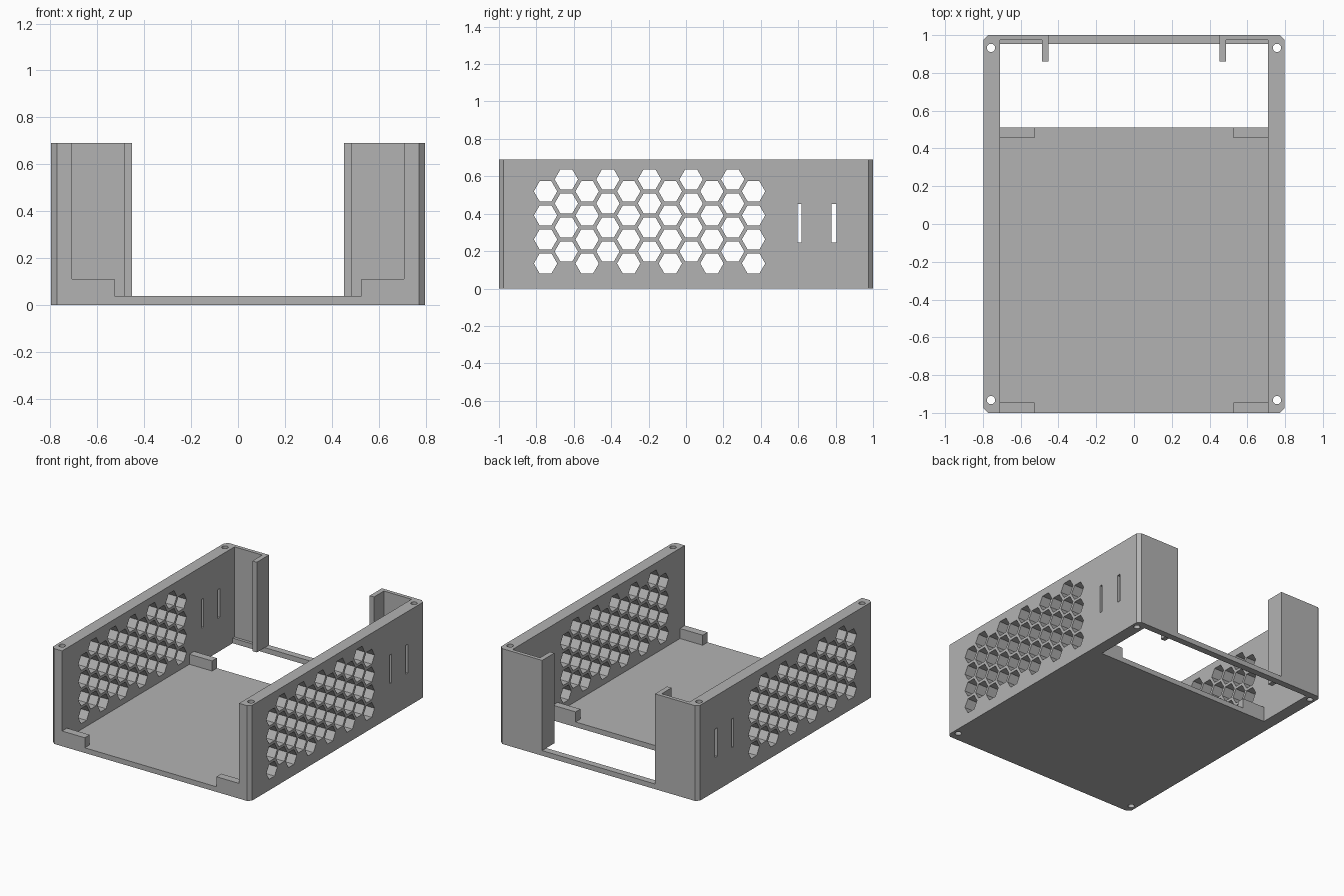
import bpy, bmesh, math
from mathutils import Matrix, Vector

cube = bpy.data.objects.get("Cube")
if cube:
    bpy.data.objects.remove(cube, do_unlink=True)

W, L, H = 0.797, 1.0, 0.69          # half width, half length, height
INNER, FLOOR, CHAMFER = 0.709, 0.037, 0.024

grey = bpy.data.materials.new("grey plastic")
grey.use_nodes = True
colour = (0.45, 0.45, 0.45, 1)
grey.diffuse_color = colour
grey.node_tree.nodes["Principled BSDF"].inputs["Base Color"].default_value = colour


def finish(name, bm):
    bmesh.ops.recalc_face_normals(bm, faces=bm.faces)
    mesh = bpy.data.meshes.new(name)
    bm.to_mesh(mesh)
    bm.free()
    mesh.materials.append(grey)
    ob = bpy.data.objects.new(name, mesh)
    bpy.context.collection.objects.link(ob)
    return ob


def add_box(bm, lo, hi):
    lo, hi = Vector(lo), Vector(hi)
    matrix = Matrix.Translation((lo + hi) / 2) @ Matrix.Diagonal((*(hi - lo), 1))
    bmesh.ops.create_cube(bm, size=1, matrix=matrix)


def box(name, lo, hi):
    bm = bmesh.new()
    add_box(bm, lo, hi)
    return finish(name, bm)


def add_prism(bm, sides, radius, depth, matrix):
    bmesh.ops.create_cone(bm, cap_ends=True, segments=sides, radius1=radius,
                          radius2=radius, depth=depth, matrix=matrix)


def cut(target, cutter):
    cutter.hide_render = True
    mod = target.modifiers.new("cut", "BOOLEAN")
    mod.operation, mod.solver, mod.object = "DIFFERENCE", "EXACT", cutter
    bpy.context.view_layer.objects.active = target
    bpy.ops.object.modifier_apply(modifier=mod.name)
    bpy.data.objects.remove(cutter, do_unlink=True)


# Outer block with chamfered vertical corners
bm = bmesh.new()
add_box(bm, (-W, -L, 0), (W, L, H))
corners = [e for e in bm.edges if abs(e.verts[0].co.z - e.verts[1].co.z) > 0.1]
bmesh.ops.bevel(bm, geom=corners, offset=CHAMFER, segments=1, affect="EDGES")
case = finish("case_shell", bm)

# Main cavity, back opening and floor window
cut(case, box("cavity", (-INNER, -1.2, FLOOR), (INNER, 0.973, 1)))
cut(case, box("back_opening", (-0.452, 0.9, FLOOR), (0.452, 1.2, 1)))
cut(case, box("floor_window", (-INNER, 0.51, -0.1), (INNER, 0.952, 0.1)))

# Honeycomb vents, cable slots and screw bores
bm = bmesh.new()
side_on = Matrix.Rotation(math.pi / 2, 4, "Y")
# put hexagon points along y
spin = Matrix.Identity(4)
for col in range(11):
    for row in range(4):
        y = -0.751 + col * 0.1112
        z = 0.134 + row * 0.1285 + (col % 2) * 0.064
        add_prism(bm, 6, 0.0625, 2, Matrix.Translation((0, y, z)) @ side_on @ spin)
for y0, y1 in ((0.596, 0.618), (0.778, 0.805)):
    add_box(bm, (-1, y0, 0.245), (1, y1, 0.452))
for x in (-0.757, 0.757):
    for y in (-0.932, 0.932):
        add_prism(bm, 32, 0.022, 2, Matrix.Translation((x, y, 0.3)))
cut(case, finish("vents", bm))

bpy.ops.object.select_all(action="DESELECT")
case.select_set(True)
bpy.context.view_layer.objects.active = case
bpy.ops.object.shade_smooth_by_angle(angle=math.radians(25))

# Corner tabs on the floor and return lips beside the back opening
for side, s in (("left", 1), ("right", -1)):
    def mirrored(name, x0, x1, y0, y1, z0, z1):
        xs = sorted((s * x0, s * x1))
        box(f"{side}_{name}", (xs[0], y0, z0), (xs[1], y1, z1))

    mirrored("front_tab", 0.527, INNER, -L, -0.944, FLOOR, 0.11)
    mirrored("middle_tab", 0.527, INNER, 0.456, 0.51, FLOOR, 0.11)
    mirrored("back_lip", 0.452, 0.487, 0.861, 0.973, FLOOR, H)
